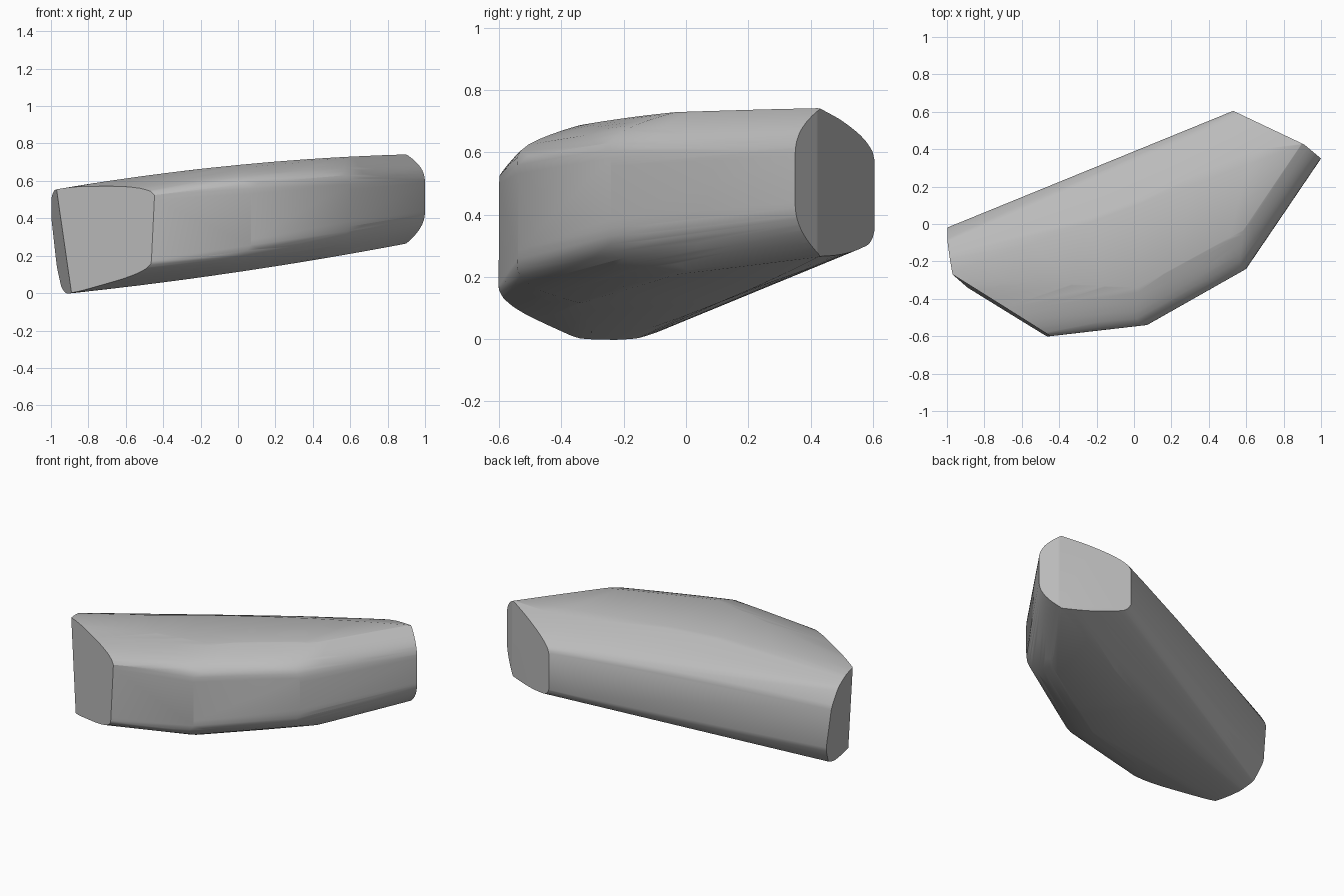
import bpy, bmesh, math
from mathutils import Vector

cube = bpy.data.objects.get("Cube")
if cube:
    bpy.data.objects.remove(cube, do_unlink=True)

# Plan outline before the ends are cut
OUTLINE = [(-1.4, -0.71), (0.07, -0.54), (0.6, -0.24), (1.418, 0.967), (-1.4, -0.183)]
# Per side: rounding depth at its start and end, straight wall height, curve power
SIDES = [(0.45, 0.2, 0.6, 2.1), (0.2, 0.19, 0.5, 2.2), (0.13, 0.13, 0.3, 2.5),
         (0.33, 0.22, 0.45, 1.75), (0, 0, 0, 1)]
RINGS, STEPS = 28, 8


def top(x):
    return 0.685 + 0.097 * x - 0.038 * x * x


def bottom(x):
    return 0.113 + 0.148 * x + 0.023 * x * x


def inset_outline(height):
    """Move each side inward by its own rounding at this height and find the corners."""
    lines = []
    for i, (start, end, wall, power) in enumerate(SIDES):
        a, b = Vector(OUTLINE[i]), Vector(OUTLINE[(i + 1) % len(OUTLINE)])
        d = (b - a).normalized()
        inward = Vector((-d.y, d.x)) * (max(0, abs(height) - wall) / (1 - wall)) ** power
        a, b = a + inward * start, b + inward * end
        lines.append((a, b - a))
    corners = []
    for i, (p, d) in enumerate(lines):
        q, e = lines[i - 1]
        w = q - p
        corners.append(p + d * ((w.x * e.y - w.y * e.x) / (d.x * e.y - d.y * e.x)))
    return corners


def hull(bm):
    """Wrap the points and drop everything inside."""
    for e in list(bm.edges):
        bm.edges.remove(e)
    result = bmesh.ops.convex_hull(bm, input=bm.verts)
    inside = [g for g in result["geom_interior"] if isinstance(g, bmesh.types.BMVert)]
    bmesh.ops.delete(bm, geom=inside, context="VERTS")


# Rounded slab
bm = bmesh.new()
for r in range(RINGS + 1):
    height = math.sin(math.pi * (r / RINGS - 0.5))
    mix = 0.5 + 0.5 * height
    corners = inset_outline(height)
    for i, a in enumerate(corners):
        b = corners[(i + 1) % len(corners)]
        for s in range(STEPS):
            p = a.lerp(b, s / STEPS)
            bm.verts.new((p.x, p.y, bottom(p.x) * (1 - mix) + top(p.x) * mix))
hull(bm)

# Flat cut ends: left pair, then right pair
CUTS = [((-0.97, -0.27, 0.555), (-0.89, -0.34, 0), (-1, -0.02, 0.42)),
        ((-0.97, -0.27, 0.555), (-0.89, -0.34, 0), (-0.5, -0.58, 0.13)),
        ((1, 0.35, 0), (1, 0.35, 1), (0.91, 0.425, 0)),
        ((0.91, 0.425, 0), (0.91, 0.425, 1), (0.53, 0.605, 0))]
centre = Vector((0, 0, 0.4))
for cut in CUTS:
    a, b, c = map(Vector, cut)
    n = (b - a).cross(c - a).normalized()
    if n.dot(centre - a) > 0:
        n = -n
    bmesh.ops.bisect_plane(bm, geom=bm.verts[:] + bm.edges[:] + bm.faces[:], dist=1e-5,
                           plane_co=a, plane_no=n, clear_outer=True)
    hull(bm)
bmesh.ops.remove_doubles(bm, verts=bm.verts, dist=0.002)
bmesh.ops.dissolve_limit(bm, angle_limit=math.radians(0.5), verts=bm.verts, edges=bm.edges)
bmesh.ops.recalc_face_normals(bm, faces=bm.faces)

mesh = bpy.data.meshes.new("stone_slab")
bm.to_mesh(mesh)
bm.free()
slab = bpy.data.objects.new("stone_slab", mesh)
bpy.context.collection.objects.link(slab)

# Single grey colour
grey = bpy.data.materials.new("stone_grey")
grey.use_nodes = True
grey.diffuse_color = (0.5, 0.5, 0.5, 1)
grey.node_tree.nodes["Principled BSDF"].inputs["Base Color"].default_value = (0.5, 0.5, 0.5, 1)
mesh.materials.append(grey)

bpy.context.view_layer.objects.active = slab
slab.select_set(True)
bpy.ops.object.shade_smooth_by_angle(angle=math.radians(30))
